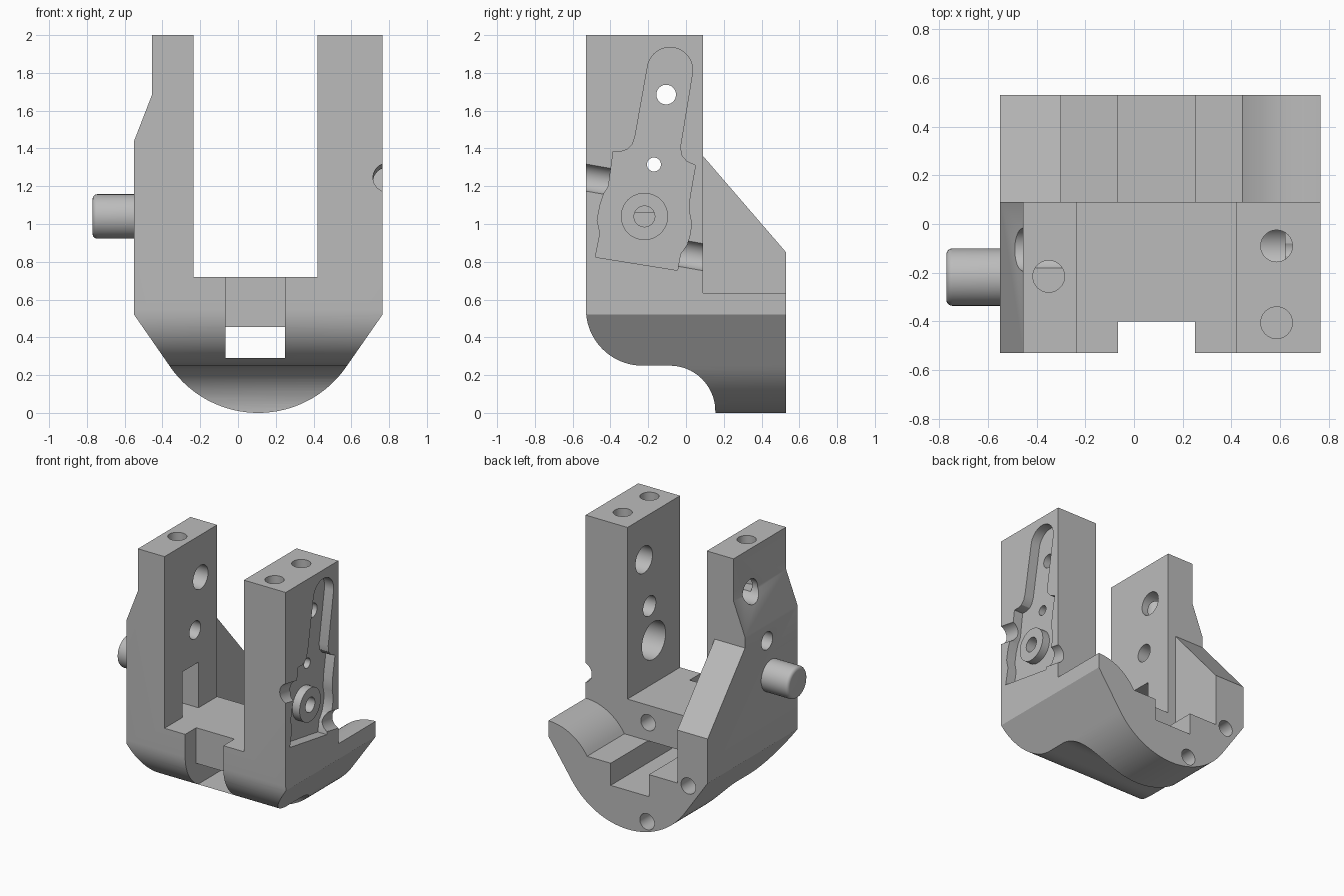
import bpy, bmesh, math
from mathutils import Vector, Matrix

cube = bpy.data.objects.get("Cube")
if cube:
    bpy.data.objects.remove(cube, do_unlink=True)

grey = bpy.data.materials.new("machined grey")
grey.use_nodes = True
grey.diffuse_color = (0.5, 0.5, 0.5, 1)
grey.node_tree.nodes["Principled BSDF"].inputs["Base Color"].default_value = (0.5, 0.5, 0.5, 1)


def make_object(name, bm):
    bmesh.ops.recalc_face_normals(bm, faces=bm.faces)
    mesh = bpy.data.meshes.new(name)
    bm.to_mesh(mesh)
    bm.free()
    mesh.materials.append(grey)
    obj = bpy.data.objects.new(name, mesh)
    bpy.context.collection.objects.link(obj)
    return obj


def prism(name, points, axis, lo, hi):
    """Extrude a 2D outline along x (points are y, z) or y (points are x, z)."""
    bm = bmesh.new()
    place = (lambda a, b: (lo, a, b)) if axis == "x" else (lambda a, b: (a, lo, b))
    face = bm.faces.new([bm.verts.new(place(a, b)) for a, b in points])
    new = bmesh.ops.extrude_face_region(bm, geom=[face])["geom"]
    shift = Vector((hi - lo, 0, 0)) if axis == "x" else Vector((0, hi - lo, 0))
    bmesh.ops.translate(bm, vec=shift, verts=[v for v in new if isinstance(v, bmesh.types.BMVert)])
    return make_object(name, bm)


def box(name, x0, x1, y0, y1, z0, z1):
    return prism(name, [(x0, z0), (x1, z0), (x1, z1), (x0, z1)], "y", y0, y1)


def rod(name, start, end, radius):
    start, end = Vector(start), Vector(end)
    d = end - start
    bm = bmesh.new()
    mat = Matrix.Translation((start + end) / 2) @ d.to_track_quat("Z", "Y").to_matrix().to_4x4()
    bmesh.ops.create_cone(bm, cap_ends=True, segments=40, radius1=radius, radius2=radius,
                          depth=d.length, matrix=mat)
    return make_object(name, bm)


def arc(cx, cz, r, a0, a1, n):
    return [(cx + r * math.cos(math.radians(a0 + (a1 - a0) * i / n)),
             cz + r * math.sin(math.radians(a0 + (a1 - a0) * i / n))) for i in range(n + 1)]


def combine(target, tool, operation="DIFFERENCE"):
    """Apply a boolean and discard the tool."""
    tool.hide_render = True
    mod = target.modifiers.new("cut", "BOOLEAN")
    mod.operation, mod.solver, mod.object = operation, "EXACT", tool
    graph = bpy.context.evaluated_depsgraph_get()
    mesh = bpy.data.meshes.new_from_object(target.evaluated_get(graph))
    target.modifiers.clear()
    target.data = mesh
    bpy.data.objects.remove(tool, do_unlink=True)


# Bracket body: front outline crossed with side outline
front = [(-0.55, 0.52)] + arc(0.107, 0.567, 0.567, 214, 326, 48) + [
    (0.765, 0.52), (0.765, 2), (-0.455, 2), (-0.455, 1.685), (-0.55, 1.44)]
side = [(-0.53, 2)] + arc(-0.23, 0.55, 0.30, 180, 270, 20) + arc(-0.085, 0.01, 0.24, 90, 0, 20) + [
    (0.155, -0.1), (0.53, -0.1), (0.53, 0.85), (0.09, 1.36), (0.09, 2)]
body = prism("bracket_body", front, "y", -0.6, 0.6)
combine(body, prism("side_outline", side, "x", -0.9, 0.9), "INTERSECT")

# Gap between the towers, then the rear shelf with its rounded shoulder
combine(body, box("tower_gap", -0.235, 0.42, -1, 0.12, 0.72, 2.5))
shelf = [(-0.30, 2.5), (-0.30, 0.455)] + [(0.445, 0.455)] + arc(0.765, 0.261, 0.374, 148, 90, 16) + [
    (0.9, 0.635), (0.9, 2.5)]
combine(body, prism("rear_shelf", shelf, "y", 0.09, 0.8))

# Channel under the floor, front slot, notch inside the right tower
combine(body, box("channel", -0.065, 0.25, -0.8, 0.8, 0.29, 0.455))
combine(body, box("front_slot", -0.065, 0.25, -0.8, -0.4, 0.28, 1))
combine(body, box("tower_notch", -0.38, -0.2, -0.32, -0.13, 0.72, 1.06))

# Lever-shaped pocket in the left tower
POCKET = 0.69
outline = [(-0.48, 0.825), (-0.045, 0.755), (-0.03, 0.84), (0.005, 0.89), (0.02, 0.94), (0.03, 1.0),
           (0.018, 1.06), (0.02, 1.14), (0.05, 1.31), (0.005, 1.33), (-0.025, 1.365), (-0.03, 1.41)]
outline += arc(-0.085, 1.815, 0.12, -8, 172, 20)
outline += [(-0.27, 1.46), (-0.285, 1.42), (-0.31, 1.395), (-0.34, 1.385), (-0.385, 1.385),
            (-0.41, 1.20), (-0.435, 1.16), (-0.455, 1.10), (-0.47, 1.02), (-0.455, 0.95)]
combine(body, prism("lever_pocket", outline, "x", POCKET, 0.9))
combine(body, rod("groove_front", (0.79, -0.65, 1.267), (0.79, -0.39, 1.221), 0.075))
combine(body, rod("groove_rear", (0.79, -0.06, 0.851), (0.79, 0.2, 0.805), 0.075))
combine(body, rod("pivot_boss", (POCKET - 0.02, -0.22, 1.04), (0.75, -0.22, 1.04), 0.125), "UNION")

# Cross holes (y, z, bore in pocket, counterbore radius), stepped in the left tower
for y, z, small, large in ((-0.105, 1.685, 0.052, 0.10), (-0.17, 1.315, 0.037, 0.075),
                           (-0.22, 1.04, 0.055, 0.14)):
    combine(body, rod("bore", (0.3, y, z), (0.9, y, z), small))
    combine(body, rod("counterbore", (0.3, y, z), (0.62, y, z), large))
    if z > 1.2:
        combine(body, rod("through_hole", (-0.8, y, z), (-0.1, y, z), large * 0.88))

# Screw holes in the tower tops
for x, y, depth in ((0.585, -0.09, 0.36), (0.585, -0.405, 0.25), (-0.35, -0.215, 0.36)):
    combine(body, rod("top_hole", (x, y, 2 - depth), (x, y, 2.2), 0.065))

# Screw holes in the rear faces (x, z, face y)
for x, z, y in ((-0.05, 0.10, 0.53), (-0.39, 0.457, 0.53), (0.25, 0.59, 0.09)):
    combine(body, rod("rear_hole", (x, y - 0.2, z), (x, y + 0.1, z), 0.06))

# Side pin with rounded outer edge
pin = rod("side_pin", (-0.50, -0.218, 1.04), (-0.77, -0.218, 1.04), 0.118)
bm = bmesh.new()
bm.from_mesh(pin.data)
rim = [e for e in bm.edges if all(v.co.x < -0.7 for v in e.verts)]
bmesh.ops.bevel(bm, geom=rim, offset=0.025, segments=4, profile=0.5, affect="EDGES")
bm.to_mesh(pin.data)
bm.free()

# Smooth rounded surfaces while keeping edges sharp
bpy.ops.object.select_all(action="DESELECT")
for obj in (body, pin):
    obj.select_set(True)
    bpy.context.view_layer.objects.active = obj
bpy.ops.object.shade_smooth_by_angle(angle=math.radians(25))
